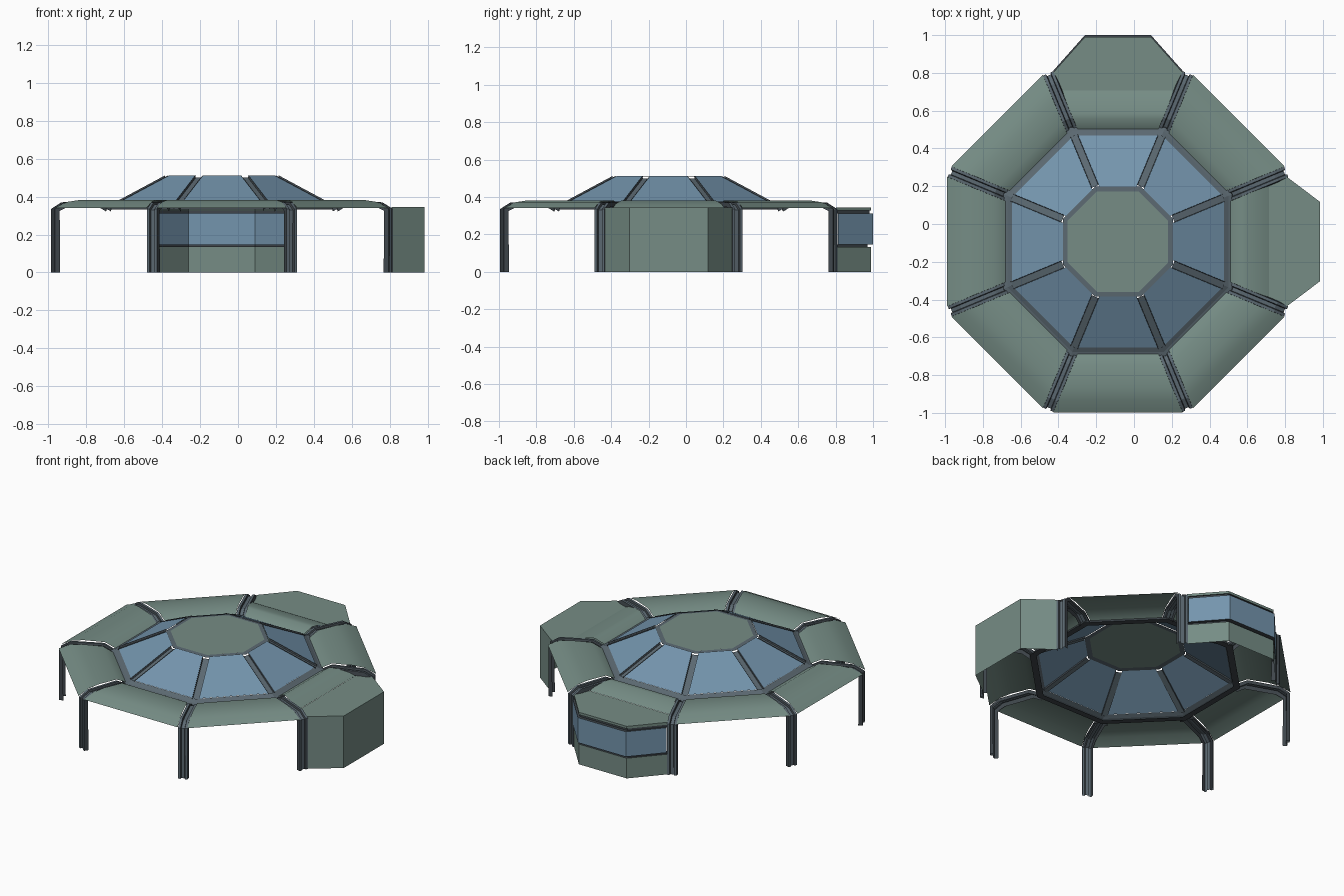
import bpy, math

if "Cube" in bpy.data.objects:
    bpy.data.objects.remove(bpy.data.objects["Cube"])

CX, CY = -0.085, -0.093           # centre of the octagonal ring
T = math.tan(math.pi / 8)
SEC = 1 / math.cos(math.pi / 8)


def material(name, rgb):
    m = bpy.data.materials.new(name)
    m.diffuse_color = (*rgb, 1)
    m.use_nodes = True
    m.node_tree.nodes["Principled BSDF"].inputs["Base Color"].default_value = m.diffuse_color
    return m


GREEN = material("green panel", (0.18, 0.265, 0.235))
GLASS = material("blue glass", (0.175, 0.30, 0.42))
FRAME = material("grey frame", (0.105, 0.14, 0.165))
DARK = material("dark frame edge", (0.05, 0.062, 0.072))


def place(angle, a, t, z):
    """Radial distance a, sideways t, height z, turned by angle degrees."""
    r = math.radians(angle)
    c, s = math.cos(r), math.sin(r)
    return (CX + a * c - t * s, CY + a * s + t * c, z)


def make(name, verts, faces, mats, idx=None, smooth=False):
    me = bpy.data.meshes.new(name)
    me.from_pydata(verts, [], faces)
    for m in mats:
        me.materials.append(m)
    for i, p in enumerate(me.polygons):
        p.use_smooth = smooth
        if idx:
            p.material_index = idx[i]
    me.update()
    ob = bpy.data.objects.new(name, me)
    bpy.context.scene.collection.objects.link(ob)
    return ob


def grid(name, rows, mats, idx=None, smooth=False):
    """Skin a list of equally long point rows; idx(row, column) picks the colour."""
    n = len(rows[0])
    verts = [p for row in rows for p in row]
    faces, mi = [], []
    for i in range(len(rows) - 1):
        for j in range(n - 1):
            faces.append((i * n + j, i * n + j + 1, (i + 1) * n + j + 1, (i + 1) * n + j))
            mi.append(idx(i, j) if idx else 0)
    return make(name, verts, faces, mats, mi, smooth)


def sector(name, angle, profile, gap, mat, smooth=False):
    """One octagon side swept along an (apothem, height) profile, trimmed by gap."""
    rows = [[place(angle, a, -(a * T - gap), z), place(angle, a, a * T - gap, z)]
            for a, z in profile]
    return grid(name, rows, [mat], smooth=smooth)


# roof ring panels: two of the eight run on into bays
plain = [(0.905, 0.34), (0.84, 0.372), (0.775, 0.382), (0.655, 0.382), (0.595, 0.348)]
bayed = [(0.80, 0.345), (0.765, 0.362), (0.68, 0.382), (0.65, 0.382), (0.595, 0.348)]
for k in range(8):
    sector(f"roof_panel_{k}", k * 45, bayed if k in (0, 2) else plain, 0.032, GREEN, True)

# channel-shaped ribs that bend over the roof and down into legs
path = [(0.964, 0.0, 1, 0), (0.964, 0.335, 0.9, 0.4), (0.905, 0.37, 0.3, 0.95),
        (0.70, 0.377, 0, 1), (0.64, 0.345, -0.3, 0.9)]
section = [(-0.034, -0.026), (-0.029, 0), (-0.014, 0), (-0.010, -0.012),
           (0.010, -0.012), (0.014, 0), (0.029, 0), (0.034, -0.026)]
for k in range(8):
    rows = [[place(22.5 + k * 45, r + d * nr, t, z + d * nz) for t, d in section]
            for r, z, nr, nz in path]
    grid(f"rib_leg_{k}", rows, [FRAME, DARK], lambda i, j: 1 if j in (0, 2, 4, 6) else 0)

# dome: base frame, glass panes, ridge bars, top frame and cap
for k in range(8):
    ang = k * 45
    sector(f"dome_base_edge_{k}", ang, [(0.57, 0.332), (0.61, 0.332), (0.605, 0.346)], 0, DARK)
    sector(f"dome_base_frame_{k}", ang, [(0.605, 0.346), (0.585, 0.352), (0.56, 0.366)], 0, FRAME)
    sector(f"dome_glass_{k}", ang, [(0.562, 0.368), (0.292, 0.512)], 0.021, GLASS)
    sector(f"dome_top_frame_{k}", ang, [(0.292, 0.508), (0.262, 0.510)], 0, FRAME)
    bar = [[place(ang + 22.5, r, t, z + dz) for t, dz in
            ((-0.021, 0.006), (-0.018, -0.006), (0.018, -0.006), (0.021, 0.006))]
           for r, z in ((0.56 * SEC, 0.362), (0.292 * SEC, 0.506))]
    grid(f"dome_ridge_bar_{k}", bar, [FRAME, DARK], lambda i, j: 0 if j == 1 else 1)
cap = [place(22.5 + k * 45, 0.266 * SEC, 0, 0.512) for k in range(8)]
make("dome_cap", cap, [tuple(range(8))], [GREEN])


def bay(name, angle, reach, half, bands, mats, idx):
    """Three-sided bay: walls from (inset, height) bands, plus a flat roof."""
    rows = [[place(angle, 0.895 + o, -0.342, z), place(angle, reach + o, -half, z),
             place(angle, reach + o, half, z), place(angle, 0.895 + o, 0.342, z)]
            for o, z in bands]
    grid(name + "_wall", rows, mats, lambda i, j: idx[i])
    w = 0.80 * T - 0.032
    roof = [place(angle, a, t, 0.344) for a, t in
            ((0.80, -w), (0.895, -0.342), (reach, -half), (reach, half), (0.895, 0.342), (0.80, w))]
    make(name + "_roof", roof, [tuple(range(6))], [GREEN])


# solid bay on the right
bay("solid_bay", 0, 1.07, 0.21, [(0, 0), (0, 0.344)], [GREEN], [0])

# window bay at the back, with recessed frame strips above and below the glass
bay("window_bay", 90, 1.083, 0.175,
    [(0, 0), (0, 0.133), (-0.02, 0.133), (-0.02, 0.147), (0.01, 0.147), (0.01, 0.312),
     (-0.01, 0.312), (-0.01, 0.328), (0, 0.328), (0, 0.344)],
    [GREEN, FRAME, GLASS, DARK], [0, 3, 3, 3, 2, 3, 3, 3, 0])
